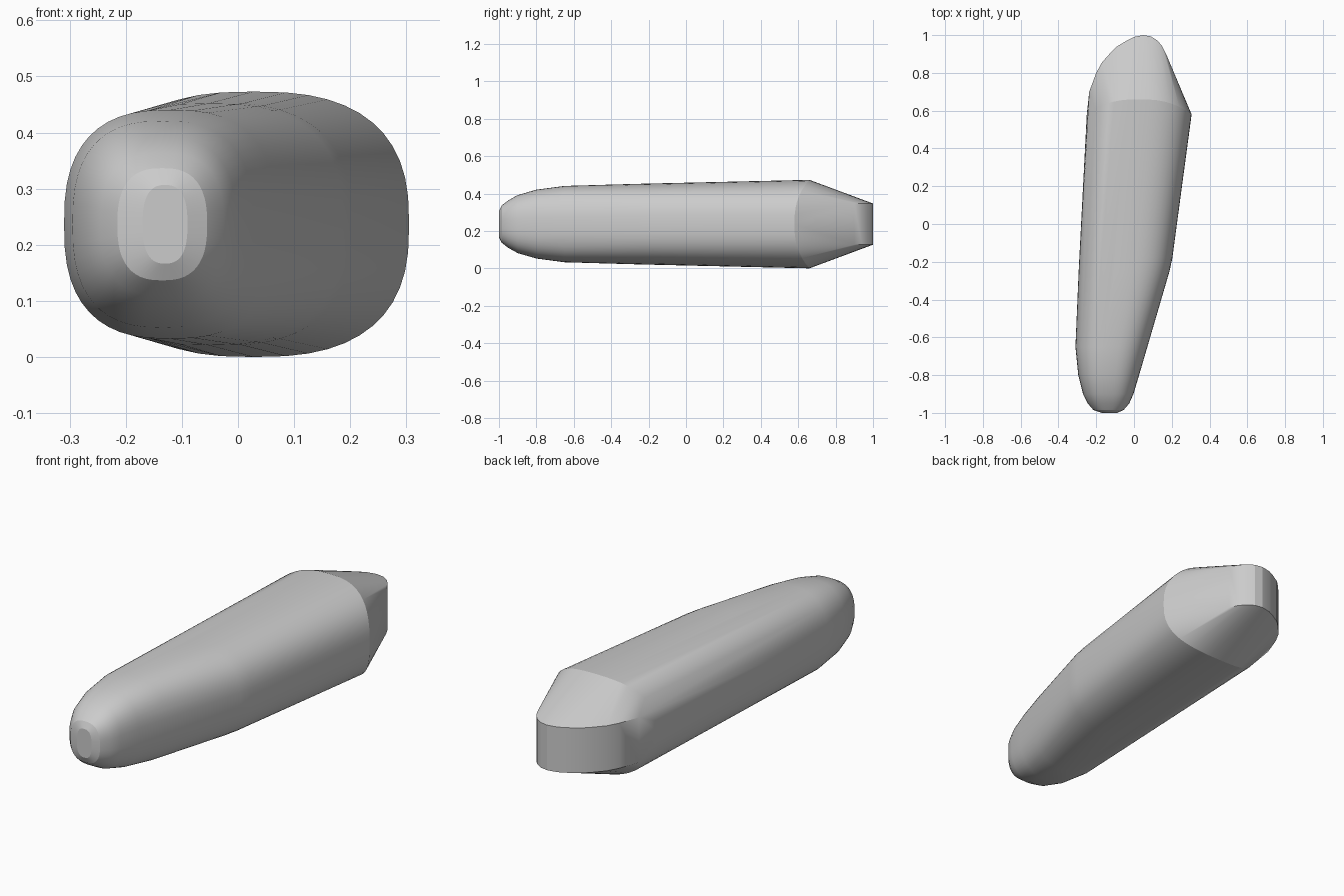
import bpy, bmesh, math

cube = bpy.data.objects.get("Cube")
if cube:
    bpy.data.objects.remove(cube, do_unlink=True)

MID_Z = 0.2365
SEGMENTS = 48
ROUNDNESS = 2 / 2.6

# Body sections: y, right edge x, left edge x, half height
sections = [
    (-1.0, -0.17, -0.09, 0.07),
    (-0.985, -0.215, -0.055, 0.10),
    (-0.95, -0.245, -0.025, 0.127),
    (-0.9, -0.27, -0.003, 0.155),
    (-0.8, -0.295, 0.027, 0.184),
    (-0.65, -0.31, 0.07, 0.204),
    (-0.25, -0.293, 0.188, 0.2155),
    (-0.18, -0.289, 0.203, 0.217),
    (0.58, -0.25, 0.305, 0.2365),
]
# Plan outline of the bevelled rear end
rear_outline = [(-0.237, 0.7), (-0.2, 0.8), (-0.17, 0.855), (-0.13, 0.9),
                (-0.09, 0.94), (-0.04, 0.97), (0.0, 0.99), (0.05, 1.0),
                (0.09, 0.993), (0.125, 0.97), (0.15, 0.94), (0.17, 0.9)]


def power(v):
    return math.copysign(abs(v) ** ROUNDNESS, v)


bm = bmesh.new()

# Rounded body rings; the last one bows backward at its crown
for y, x0, x1, half_height in sections:
    bow = 0.08 if y > 0.5 else 0.0
    for i in range(SEGMENTS):
        a = math.tau * i / SEGMENTS
        bm.verts.new(((x0 + x1) / 2 + (x1 - x0) / 2 * power(math.cos(a)),
                      y + bow * math.sin(a) ** 2,
                      MID_Z + half_height * power(math.sin(a))))

# Upright rear wall, narrower in height than the body
for x, y in rear_outline:
    for side in (-1, 1):
        bm.verts.new((x, y, MID_Z + side * 0.11))

# Wrap one tight convex skin around the sections
hull = bmesh.ops.convex_hull(bm, input=bm.verts[:])
spare = {e for e in hull["geom_interior"] + hull["geom_unused"]
         if isinstance(e, bmesh.types.BMVert)}
bmesh.ops.delete(bm, geom=list(spare), context="VERTS")
bmesh.ops.recalc_face_normals(bm, faces=bm.faces[:])

mesh = bpy.data.meshes.new("tapered_body")
bm.to_mesh(mesh)
bm.free()
body = bpy.data.objects.new("tapered_body", mesh)
bpy.context.collection.objects.link(body)

# Plain grey finish
grey = bpy.data.materials.new("plain_grey")
grey.use_nodes = True
colour = (0.6, 0.6, 0.6, 1.0)
grey.diffuse_color = colour
grey.node_tree.nodes["Principled BSDF"].inputs["Base Color"].default_value = colour
mesh.materials.append(grey)

# Smooth flanks with crisp rear edges
bpy.ops.object.select_all(action="DESELECT")
body.select_set(True)
bpy.context.view_layer.objects.active = body
bpy.ops.object.shade_smooth_by_angle(angle=math.radians(18))
